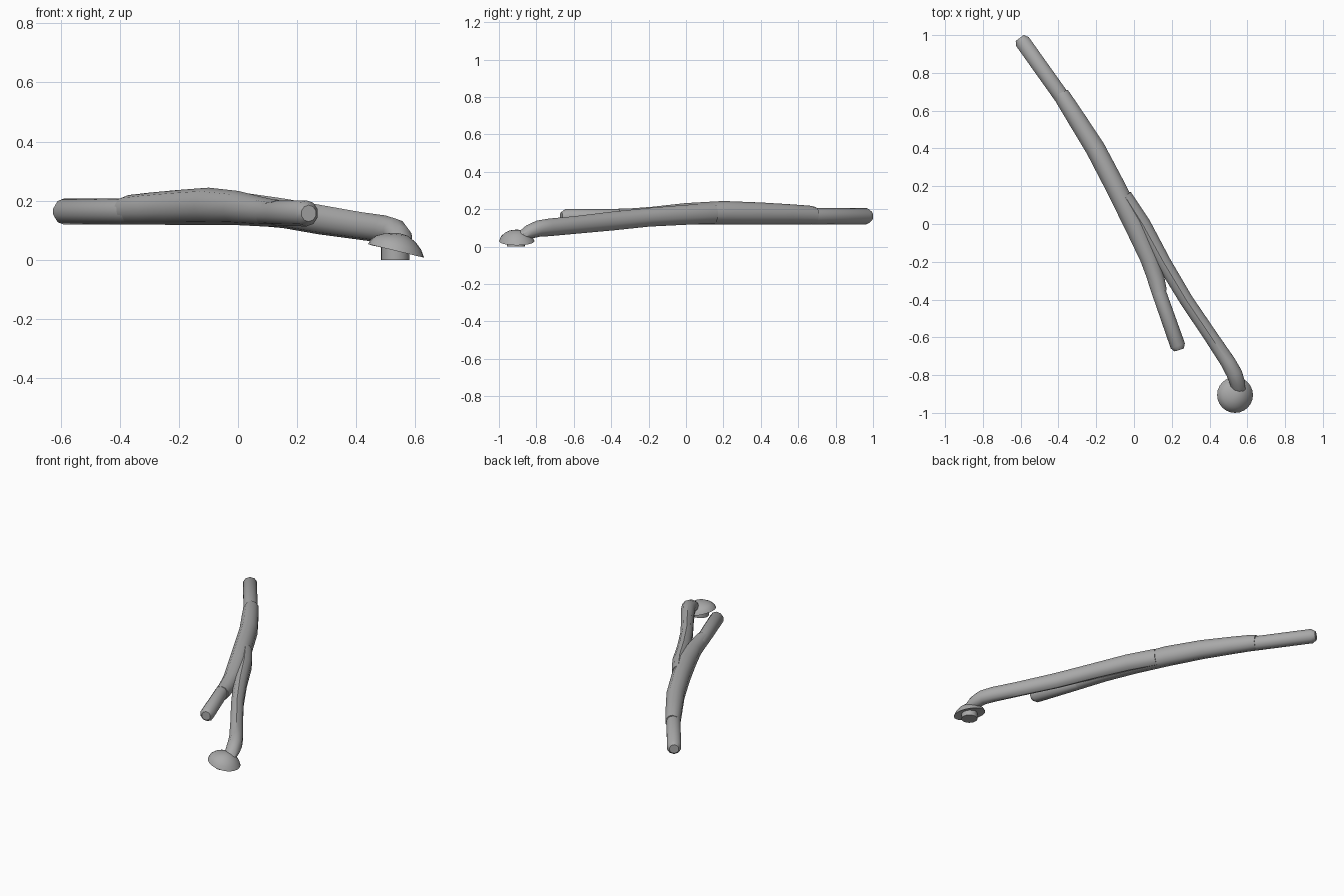
import bpy, bmesh, math
from mathutils import Vector

cube = bpy.data.objects.get("Cube")
if cube:
    bpy.data.objects.remove(cube)

grey = bpy.data.materials.new("plain_grey")
grey.use_nodes = True
grey.diffuse_color = (0.4, 0.4, 0.4, 1)
grey.node_tree.nodes["Principled BSDF"].inputs["Base Color"].default_value = (0.4, 0.4, 0.4, 1)


def finish(bm, name, angle=40):
    bmesh.ops.recalc_face_normals(bm, faces=bm.faces)
    mesh = bpy.data.meshes.new(name)
    bm.to_mesh(mesh)
    bm.free()
    obj = bpy.data.objects.new(name, mesh)
    bpy.context.collection.objects.link(obj)
    mesh.materials.append(grey)
    bpy.ops.object.select_all(action='DESELECT')
    obj.select_set(True)
    bpy.context.view_layer.objects.active = obj
    bpy.ops.object.shade_smooth_by_angle(angle=math.radians(angle))
    return obj


def bridge(bm, rings):
    n = len(rings[0])
    for a, b in zip(rings, rings[1:]):
        for i in range(n):
            j = (i + 1) % n
            bm.faces.new((a[i], a[j], b[j], b[i]))
    bm.faces.new(rings[0])
    bm.faces.new(rings[-1])


def sweep(name, stations, sides=10):
    """Oval tube; each station is x, y, z, half width, half height."""
    bm = bmesh.new()
    centres = [Vector(s[:3]) for s in stations]
    rings = []
    for i, (c, s) in enumerate(zip(centres, stations)):
        along = (centres[min(i + 1, len(centres) - 1)] - centres[max(i - 1, 0)]).normalized()
        side = along.cross(Vector((0, 0, 1))).normalized()
        up = side.cross(along)
        ring = []
        for k in range(sides):
            a = math.tau * (k + 0.5) / sides
            ring.append(bm.verts.new(c + side * s[3] * math.cos(a) + up * s[4] * math.sin(a)))
        rings.append(ring)
    bridge(bm, rings)
    return finish(bm, name)


# Thin tube running the whole length, with rounded ends
sweep("back_tube", [
    (-0.605, 0.985, 0.163, 0.028, 0.028),
    (-0.59, 0.965, 0.163, 0.043, 0.044),
    (-0.38, 0.67, 0.163, 0.043, 0.044),
    (-0.3, 0.55, 0.163, 0.04, 0.04),
])
sweep("front_tube", [
    (0.09, -0.24, 0.158, 0.038, 0.04),
    (0.135, -0.37, 0.158, 0.04, 0.043),
    (0.232, -0.645, 0.157, 0.042, 0.044),
    (0.239, -0.667, 0.157, 0.027, 0.028),
])

# Thicker sleeve around the middle
sweep("sleeve", [
    (-0.387, 0.69, 0.166, 0.043, 0.046),
    (-0.37, 0.66, 0.169, 0.047, 0.05),
    (-0.3, 0.55, 0.173, 0.051, 0.054),
    (-0.205, 0.4, 0.177, 0.055, 0.059),
    (-0.1, 0.2, 0.181, 0.056, 0.063),
    (-0.0, 0.0, 0.175, 0.057, 0.058),
    (0.08, -0.18, 0.163, 0.051, 0.05),
    (0.12, -0.3, 0.158, 0.046, 0.046),
    (0.135, -0.36, 0.158, 0.042, 0.045),
])

# Side branch that bends down into the cap
sweep("branch", [
    (-0.05, 0.15, 0.178, 0.04, 0.055),
    (0.045, 0.0, 0.17, 0.045, 0.053),
    (0.155, -0.2, 0.157, 0.041, 0.05),
    (0.275, -0.4, 0.136, 0.038, 0.05),
    (0.41, -0.6, 0.115, 0.039, 0.047),
    (0.497, -0.73, 0.103, 0.042, 0.047),
    (0.53, -0.79, 0.096, 0.044, 0.044),
    (0.548, -0.84, 0.078, 0.042, 0.038),
    (0.555, -0.88, 0.055, 0.036, 0.028),
])

# Cap: turned profile that droops towards its left side
RIM = 0.095
bm = bmesh.new()
rings = []
for r, z in [(0.012, 0.09), (0.04, 0.085), (0.066, 0.071), (0.085, 0.052),
             (RIM, 0.03), (0.085, 0.031), (0.045, 0.036)]:
    ring = []
    for k in range(24):
        a = math.tau * k / 24
        droop = 0.023 * math.cos(a) * (r / RIM) ** 2
        ring.append(bm.verts.new((0.535 + r * math.cos(a), -0.905 + r * math.sin(a), z - droop)))
    rings.append(ring)
bridge(bm, rings)
finish(bm, "cap")

# Short stem under the cap
bm = bmesh.new()
bmesh.ops.create_cone(bm, cap_ends=True, segments=20, radius1=0.048, radius2=0.048, depth=0.05)
bmesh.ops.translate(bm, verts=bm.verts, vec=(0.532, -0.91, 0.025))
finish(bm, "stem")
